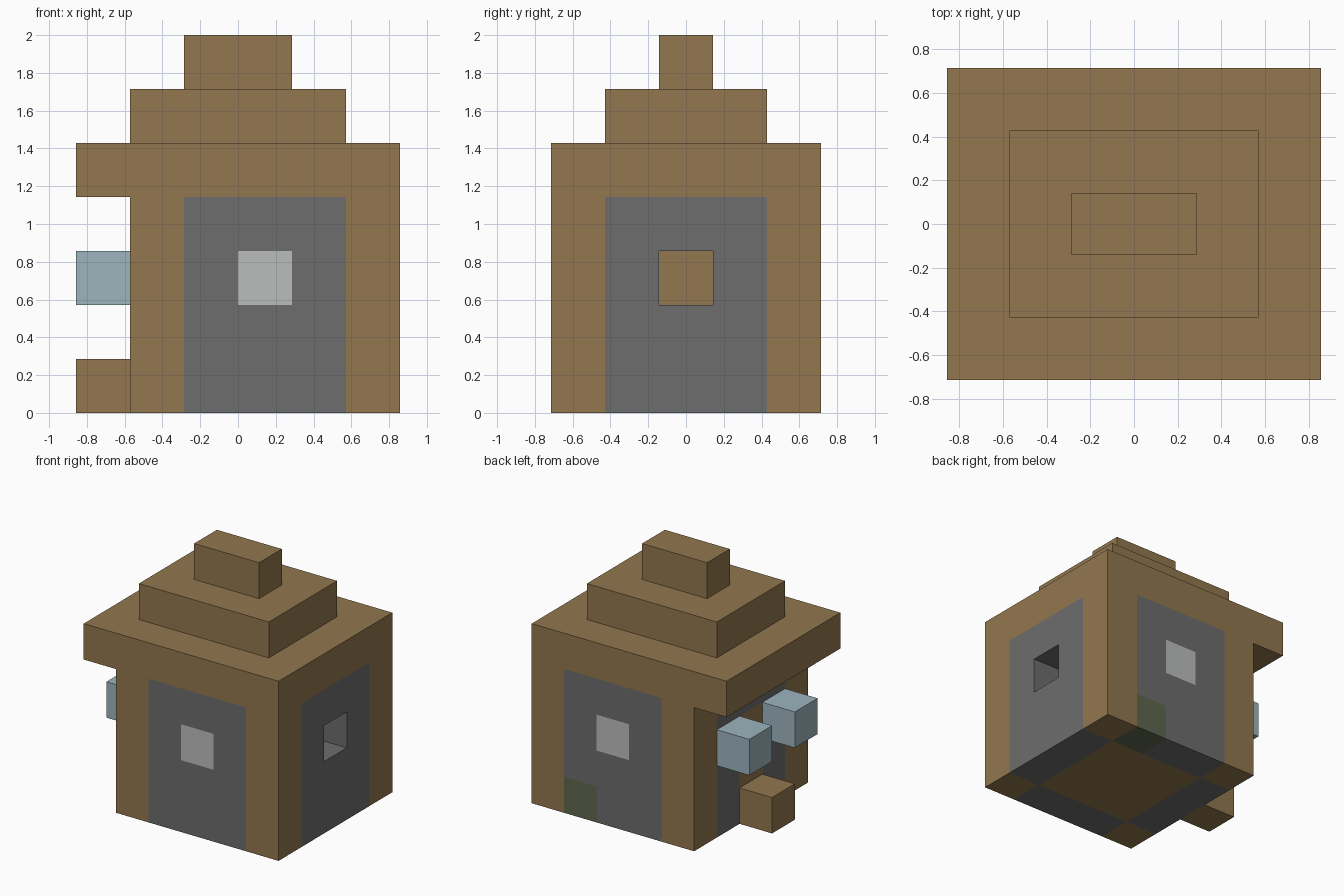
import bpy
import bmesh
from itertools import product
from mathutils import Vector

if "Cube" in bpy.data.objects:
    bpy.data.objects.remove(bpy.data.objects["Cube"], do_unlink=True)

U = 2 / 7                       # edge length of one building block
ORIGIN = Vector((-3, -2.5, 0))  # corner of the block grid


def material(name, rgb):
    linear = [((c / 255 + 0.055) / 1.055) ** 2.4 for c in rgb] + [1]
    mat = bpy.data.materials.new(name)
    mat.use_nodes = True
    mat.diffuse_color = linear
    bsdf = mat.node_tree.nodes["Principled BSDF"]
    bsdf.inputs["Base Color"].default_value = linear
    bsdf.inputs["Roughness"].default_value = 0.9
    return mat


timber = material("timber brown", (146, 119, 78))
stone = material("stone grey", (109, 109, 109))
moss = material("mossy stone green", (94, 103, 78))
pane = material("window pale grey", (187, 189, 188))
glow = material("lamp pale blue", (157, 180, 190))

blocks = {}   # cell -> part name
colours = {}  # part name -> material


def fill(part, mat, xs, ys, zs):
    """Place blocks of a part on the grid, replacing what was there."""
    colours[part] = mat
    for cell in product(xs, ys, zs):
        blocks[cell] = part


def build(part):
    """Join the blocks of a part, keeping only faces open to the air."""
    bm = bmesh.new()
    for cell in [c for c, p in blocks.items() if p == part]:
        centre = Vector(cell) + Vector((0.5, 0.5, 0.5))
        for axis, sign in product(range(3), (-1, 1)):
            normal = Vector((0, 0, 0))
            normal[axis] = sign
            if tuple(int(a + b) for a, b in zip(cell, normal)) in blocks:
                continue
            side = Vector((0, 0, 0))
            side[(axis + 1) % 3] = 0.5
            up = normal.cross(side)
            mid = centre + normal / 2
            corners = (-side - up, side - up, side + up, up - side)
            bm.faces.new([bm.verts.new((mid + c + ORIGIN) * U) for c in corners])
    bmesh.ops.remove_doubles(bm, verts=bm.verts, dist=0.001)
    bmesh.ops.dissolve_limit(bm, angle_limit=0.01, verts=bm.verts, edges=bm.edges)
    mesh = bpy.data.meshes.new(part)
    bm.to_mesh(mesh)
    bm.free()
    mesh.materials.append(colours[part])
    obj = bpy.data.objects.new(part, mesh)
    bpy.context.collection.objects.link(obj)


width, depth, height = range(2, 5), range(1, 4), range(4)

# Floor and corner posts
fill("floor", timber, width, depth, [0])
fill("corner_posts", timber, (1, 5), (0, 4), height)

# Stone walls between the posts
fill("front_wall", stone, width, [0], height)
fill("back_wall", stone, width, [4], height)
fill("left_wall", stone, [5], depth, height)
fill("right_wall", stone, [1], depth, height)

# Windows, mossy corner stone and door set into the walls
fill("front_window", pane, [3], [0], [2])
fill("back_window", pane, [3], [4], [2])
fill("mossy_stone", moss, [4], [4], [0])
fill("door", timber, [1], [2], (1, 2))
del blocks[(5, 2, 2)]  # open window

# Doorstep and the pair of lamps beside the door
fill("doorstep", timber, [0], [2], [0])
fill("door_lamps", glow, [0], (1, 3), [2])

# Stepped roof with an overhang above the door
fill("roof", timber, range(6), range(5), [4])
fill("roof", timber, range(1, 5), range(1, 4), [5])
fill("roof", timber, range(2, 4), [2], [6])

for name in colours:
    build(name)
